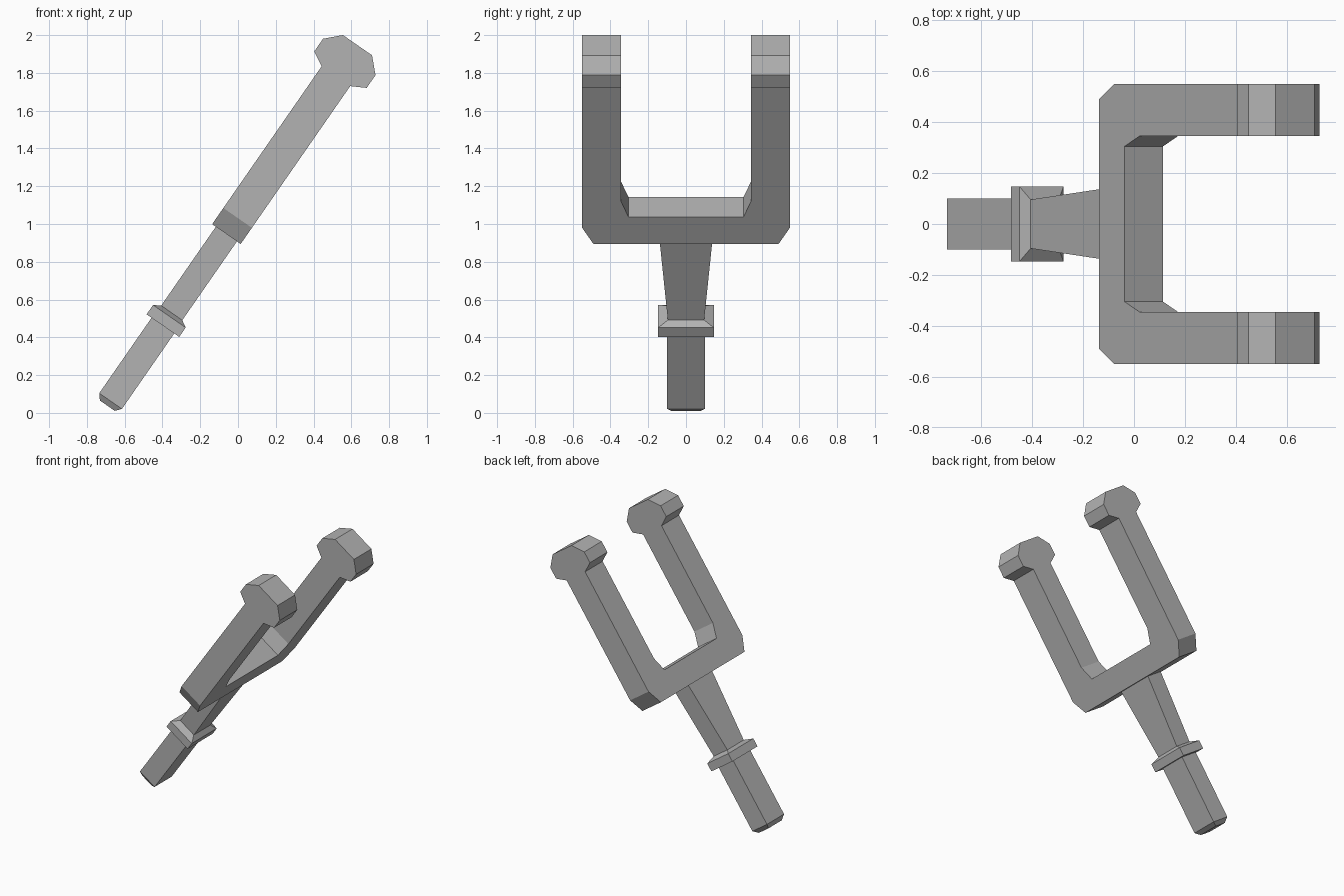
import bpy
import bmesh
from math import radians
from mathutils import Matrix

if "Cube" in bpy.data.objects:
    bpy.data.objects.remove(bpy.data.objects["Cube"], do_unlink=True)

GREY = (0.45, 0.45, 0.45, 1.0)
metal = bpy.data.materials.new("plain grey metal")
metal.use_nodes = True
metal.diffuse_color = GREY
metal.node_tree.nodes["Principled BSDF"].inputs["Base Color"].default_value = GREY

# Everything is built upright (z along the shaft), then leaned over
LEAN = Matrix.Rotation(radians(34.75), 4, "Y") @ Matrix.Translation((-0.59, 0, 0))


def finish(name, bm):
    bmesh.ops.recalc_face_normals(bm, faces=bm.faces)
    bm.transform(LEAN)
    mesh = bpy.data.meshes.new(name)
    bm.to_mesh(mesh)
    bm.free()
    mesh.materials.append(metal)
    obj = bpy.data.objects.new(name, mesh)
    bpy.context.collection.objects.link(obj)
    return obj


def loft(name, sections):
    """Join rectangles given as (height, half depth x, half width y)."""
    bm = bmesh.new()
    rings = [[bm.verts.new((sx * hx, sy * hy, z))
              for sx, sy in ((-1, -1), (1, -1), (1, 1), (-1, 1))]
             for z, hx, hy in sections]
    bm.faces.new(rings[0])
    bm.faces.new(rings[-1])
    for low, high in zip(rings, rings[1:]):
        for i in range(4):
            j = (i + 1) % 4
            bm.faces.new((low[i], low[j], high[j], high[i]))
    return finish(name, bm)


def slab(name, points, offset):
    """Extrude a flat outline by an offset vector."""
    bm = bmesh.new()
    face = bm.faces.new([bm.verts.new(p) for p in points])
    new = bmesh.ops.extrude_face_region(bm, geom=[face], use_keep_orig=True)["geom"]
    verts = [v for v in new if isinstance(v, bmesh.types.BMVert)]
    bmesh.ops.translate(bm, vec=offset, verts=verts)
    return finish(name, bm)


def mirrored(half):
    """Complete a symmetric outline from its positive side."""
    return half + [(-a, z) for a, z in reversed(half)]


# Handle, collar and widening stem
loft("handle", [(-0.363, 0.048, 0.078), (-0.333, 0.073, 0.1), (0.16, 0.073, 0.1)])
loft("collar", [(0.153, 0.105, 0.147), (0.213, 0.105, 0.147), (0.235, 0.068, 0.097)])
loft("stem", [(0.225, 0.068, 0.095), (0.75, 0.068, 0.14)])

# U-shaped fork with chamfered corners
HALF_DEPTH = 0.092
fork = mirrored([(0.49, 0.743), (0.55, 0.847), (0.55, 1.76),
                 (0.345, 1.76), (0.345, 1.02), (0.305, 0.918)])
slab("fork", [(-HALF_DEPTH, y, z) for y, z in fork], (2 * HALF_DEPTH, 0, 0))

# Eight-sided heads on the two tines
head = mirrored([(HALF_DEPTH, 1.76), (0.169, 1.802), (0.169, 1.884), (0.094, 1.96)])
for side, start in (("left", 0.345), ("right", -0.55)):
    slab(side + "_tine_head", [(x, start, z) for x, z in head], (0, 0.205, 0))
